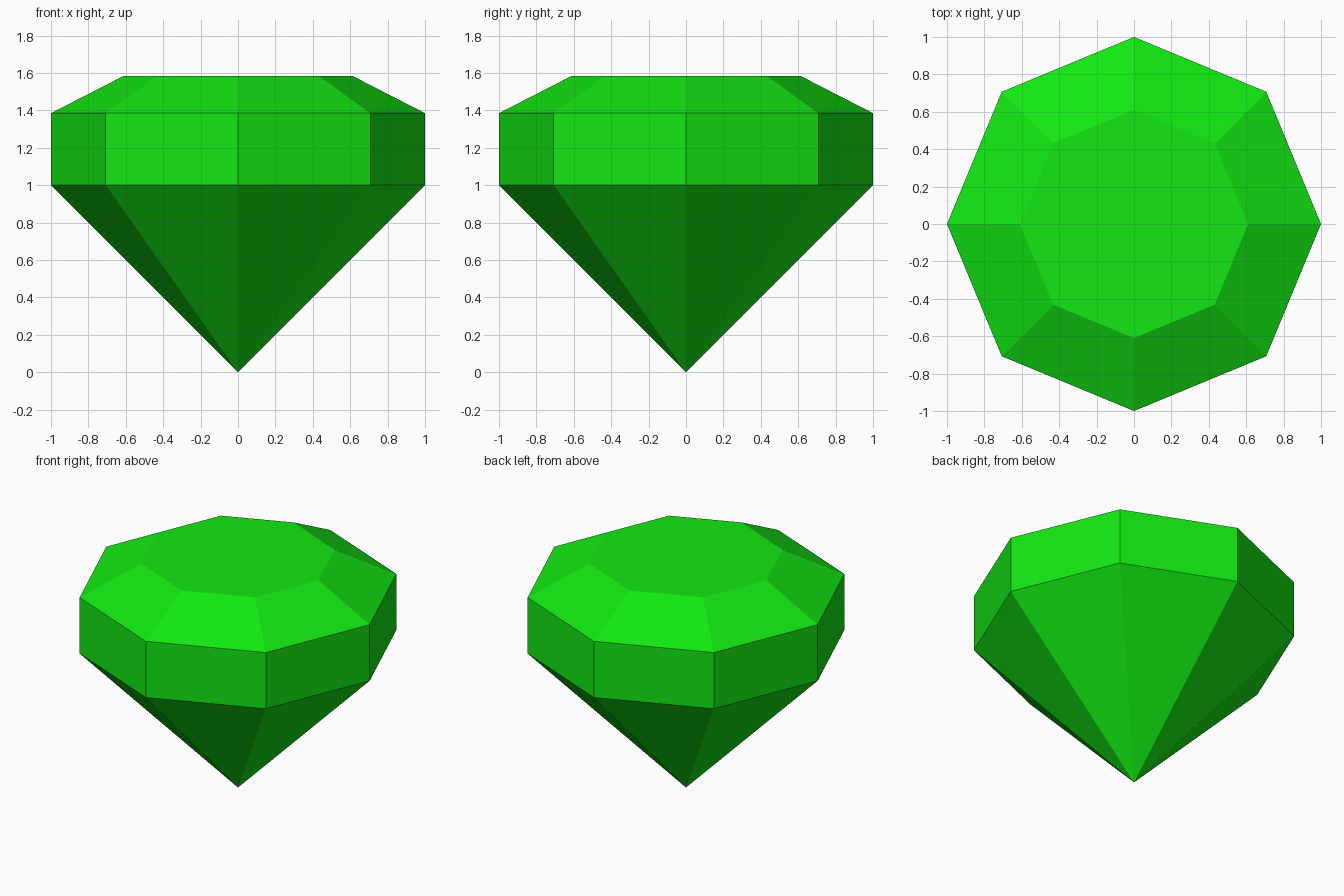
import bpy
import bmesh
from math import cos, sin, pi

if "Cube" in bpy.data.objects:
    bpy.data.objects.remove(bpy.data.objects["Cube"])

SIDES = 8

green = bpy.data.materials.new("bright green")
green.diffuse_color = (0.006, 0.8, 0.006, 1)
green.use_nodes = True
green.node_tree.nodes["Principled BSDF"].inputs["Base Color"].default_value = green.diffuse_color

bm = bmesh.new()


def ring(radius, z):
    return [bm.verts.new((radius * cos(2 * pi * i / SIDES),
                          radius * sin(2 * pi * i / SIDES), z))
            for i in range(SIDES)]


# Girdle and crown: rings joined by flat facets
tip = bm.verts.new((0, 0, 0))
rings = [ring(1.0, 1.0), ring(1.0, 1.385), ring(0.61, 1.585)]
for low, high in zip(rings, rings[1:]):
    for i in range(SIDES):
        j = (i + 1) % SIDES
        bm.faces.new((low[i], low[j], high[j], high[i]))

# Pointed pavilion below
for i in range(SIDES):
    bm.faces.new((tip, rings[0][(i + 1) % SIDES], rings[0][i]))

# Flat table on top
bm.faces.new(rings[-1])
bmesh.ops.recalc_face_normals(bm, faces=bm.faces)

mesh = bpy.data.meshes.new("cut_gem")
bm.to_mesh(mesh)
bm.free()
mesh.materials.append(green)
gem = bpy.data.objects.new("cut_gem", mesh)
bpy.context.collection.objects.link(gem)
